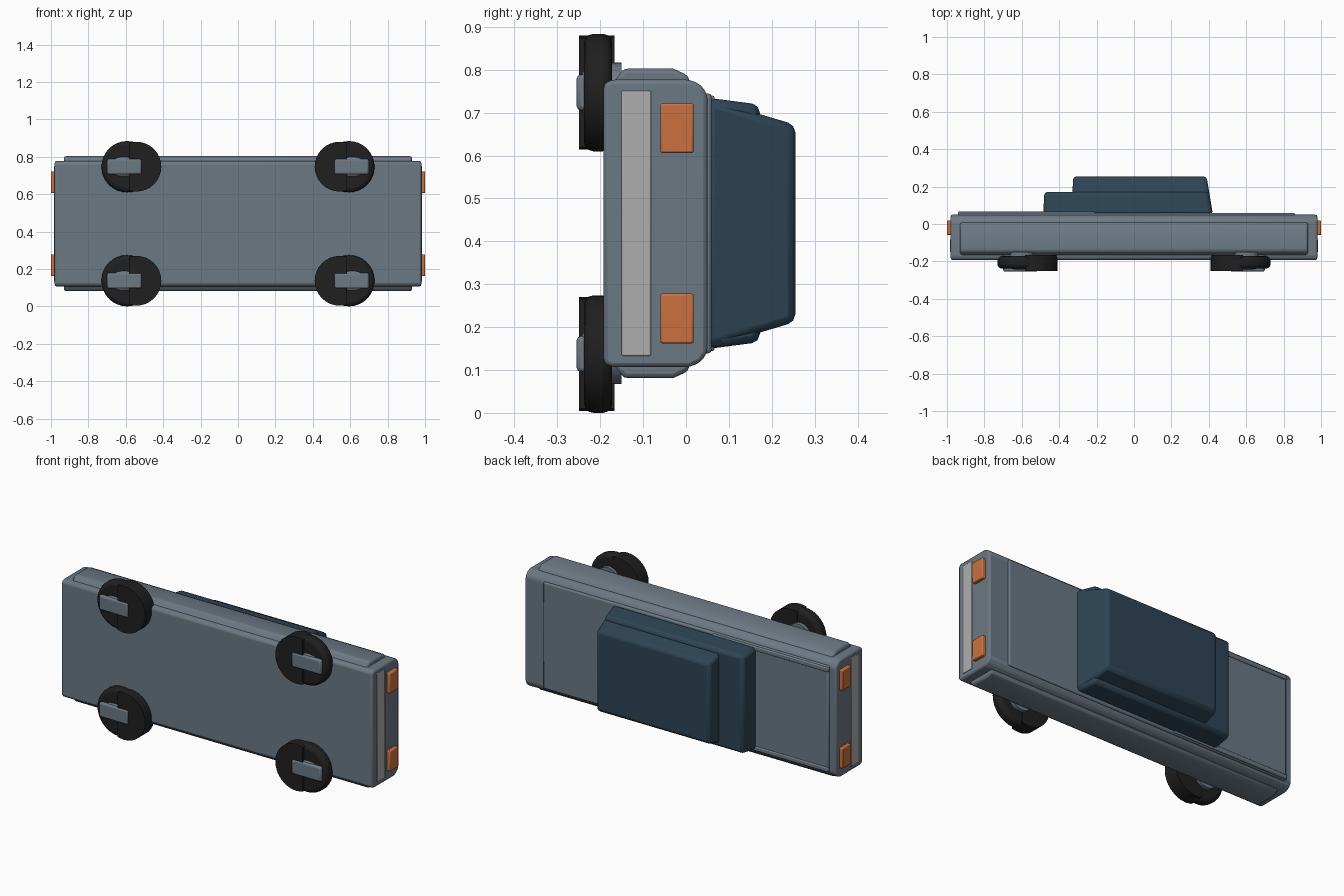
import bpy, bmesh, math

if "Cube" in bpy.data.objects:
    bpy.data.objects.remove(bpy.data.objects["Cube"])

ZC = 0.442  # middle of the body width (z runs across the car)


def material(name, rgb):
    m = bpy.data.materials.new(name)
    m.diffuse_color = (*rgb, 1)
    m.use_nodes = True
    m.node_tree.nodes["Principled BSDF"].inputs["Base Color"].default_value = m.diffuse_color
    return m


PAINT = material("grey blue paint", (0.15, 0.19, 0.23))
GLASS = material("dark blue cabin", (0.027, 0.058, 0.09))
RUBBER = material("black rubber", (0.014, 0.014, 0.014))
LAMP = material("orange lamp", (0.60, 0.165, 0.052))
BUMPER = material("light grey trim", (0.43, 0.43, 0.43))


def finish(name, bm, mat, bevel=0.0, segments=2):
    bmesh.ops.recalc_face_normals(bm, faces=bm.faces)
    me = bpy.data.meshes.new(name)
    bm.to_mesh(me)
    bm.free()
    me.materials.append(mat)
    ob = bpy.data.objects.new(name, me)
    bpy.context.collection.objects.link(ob)
    if bevel:
        mod = ob.modifiers.new("bevel", 'BEVEL')
        mod.width = bevel
        mod.segments = segments
        mod.limit_method = 'ANGLE'
        mod.angle_limit = math.radians(25)
    bpy.ops.object.select_all(action='DESELECT')
    ob.select_set(True)
    bpy.context.view_layer.objects.active = ob
    bpy.ops.object.shade_smooth_by_angle(angle=math.radians(30))
    return ob


def extrude(name, points, place, depth, mat, bevel=0.0, segments=2):
    """Sweep a closed outline; place(a, b, d) maps it into space."""
    bm = bmesh.new()
    rings = [[bm.verts.new(place(a, b, d)) for a, b in points] for d in depth]
    n = len(points)
    for i in range(n):
        j = (i + 1) % n
        bm.faces.new((rings[0][i], rings[0][j], rings[1][j], rings[1][i]))
    bm.faces.new(rings[0])
    bm.faces.new(rings[1][::-1])
    return finish(name, bm, mat, bevel, segments)


def block(name, x, y, hz, mat, zc=ZC, bevel=0.01, top_x=None, top_hz=None):
    """Box between the y levels, optionally tapering towards +y."""
    bm = bmesh.new()
    for yy, (x0, x1), h in ((y[0], x, hz), (y[1], top_x or x, top_hz or hz)):
        for xx in (x0, x1):
            for s in (-1, 1):
                bm.verts.new((xx, yy, zc + s * h))
    bmesh.ops.convex_hull(bm, input=bm.verts[:])
    bmesh.ops.dissolve_limit(bm, angle_limit=0.01, verts=bm.verts[:], edges=bm.edges[:])
    return finish(name, bm, mat, bevel)


def disc(name, cx, cz, r, y, mat, bevel=0.0, cut=None):
    """Flat wheel disc with its axis along y; cut = inner start of a D shape."""
    n = 32
    pts = [(r * math.cos(2 * math.pi * i / n), r * math.sin(2 * math.pi * i / n))
           for i in range(n)]
    if cut is not None:
        pts = [p for p in pts if p[0] > cut]
        edge = math.sqrt(r * r - cut * cut)
        # keep the outline in angular order, starting just after the cut
        pts.sort(key=lambda p: math.atan2(p[1], p[0]))
        pts = [(cut, -edge)] + pts + [(cut, edge)]
    side = 1 if cx < 0 else -1
    return extrude(name, pts, lambda a, b, d: (cx + side * a, d, cz + b), y, mat, bevel, 3)


# Body hull: cross-section swept along the length
half = [(-0.192, 0.325), (-0.175, 0.335), (0.01, 0.335), (0.036, 0.322), (0.05, 0.30)]
section = half + [(y, -z) for y, z in reversed(half)]
extrude("body", section, lambda y, z, x: (x, y, ZC + z), (-0.98, 0.98), PAINT, 0.02, 2)

# Hood and trunk deck, with raised trim along the hood edges
block("deck", (-0.94, 0.86), (0.03, 0.06), 0.303, PAINT, bevel=0.008)
for s in (-1, 1):
    block("hood_trim", (-0.94, -0.21), (0.04, 0.067), 0.013, PAINT, ZC + s * 0.285, 0.006)

# Bulging side panels
for s in (-1, 1):
    rail = [(-0.172, 0.325), (-0.145, 0.361), (-0.03, 0.361), (0.005, 0.345), (0.01, 0.325)]
    extrude("side_panel", rail, lambda y, z, x: (x, y, ZC + s * z), (-0.93, 0.93), PAINT, 0.012)

# Cabin: lower window box and tapered upper greenhouse
block("cabin_base", (-0.485, 0.42), (0.05, 0.172), 0.293, GLASS, bevel=0.018,
      top_x=(-0.48, 0.395), top_hz=0.277)
block("cabin_top", (-0.335, 0.422), (0.05, 0.255), 0.291, GLASS, bevel=0.018,
      top_x=(-0.325, 0.388), top_hz=0.230)

# Bumper strips and lamps at both ends
for e in (-1, 1):
    block("bumper_strip", sorted((e * 0.95, e * 0.984)), (-0.15, -0.082), 0.309, BUMPER,
          bevel=0.003)
    for s in (-1, 1):
        block("lamp", sorted((e * 0.96, e * 1.0)), (-0.06, 0.018), 0.058, LAMP,
              ZC + s * 0.222, 0.005)

# Folded wheels: round tyre, outer half tyre, hub dome, hub bar and axle
for e in (-1, 1):
    for s in (-1, 1):
        cz = ZC + s * 0.305
        disc("tyre", e * 0.593, cz, 0.137, (-0.238, -0.172), RUBBER, 0.022)
        disc("half_tyre", e * 0.543, cz, 0.133, (-0.25, -0.167), RUBBER, 0.0, -0.04)
        disc("axle", e * 0.6, cz, 0.07, (-0.20, -0.15), PAINT)
        bm = bmesh.new()
        bmesh.ops.create_uvsphere(bm, u_segments=20, v_segments=10, radius=1)
        for v in bm.verts:
            v.co = (e * 0.61 + v.co.x * 0.092, -0.225 + v.co.y * 0.027, cz + v.co.z * 0.06)
        finish("hub_dome", bm, PAINT)
        block("hub_bar", sorted((e * 0.70, e * 0.515)), (-0.255, -0.215), 0.042, PAINT,
              cz, 0.01)
